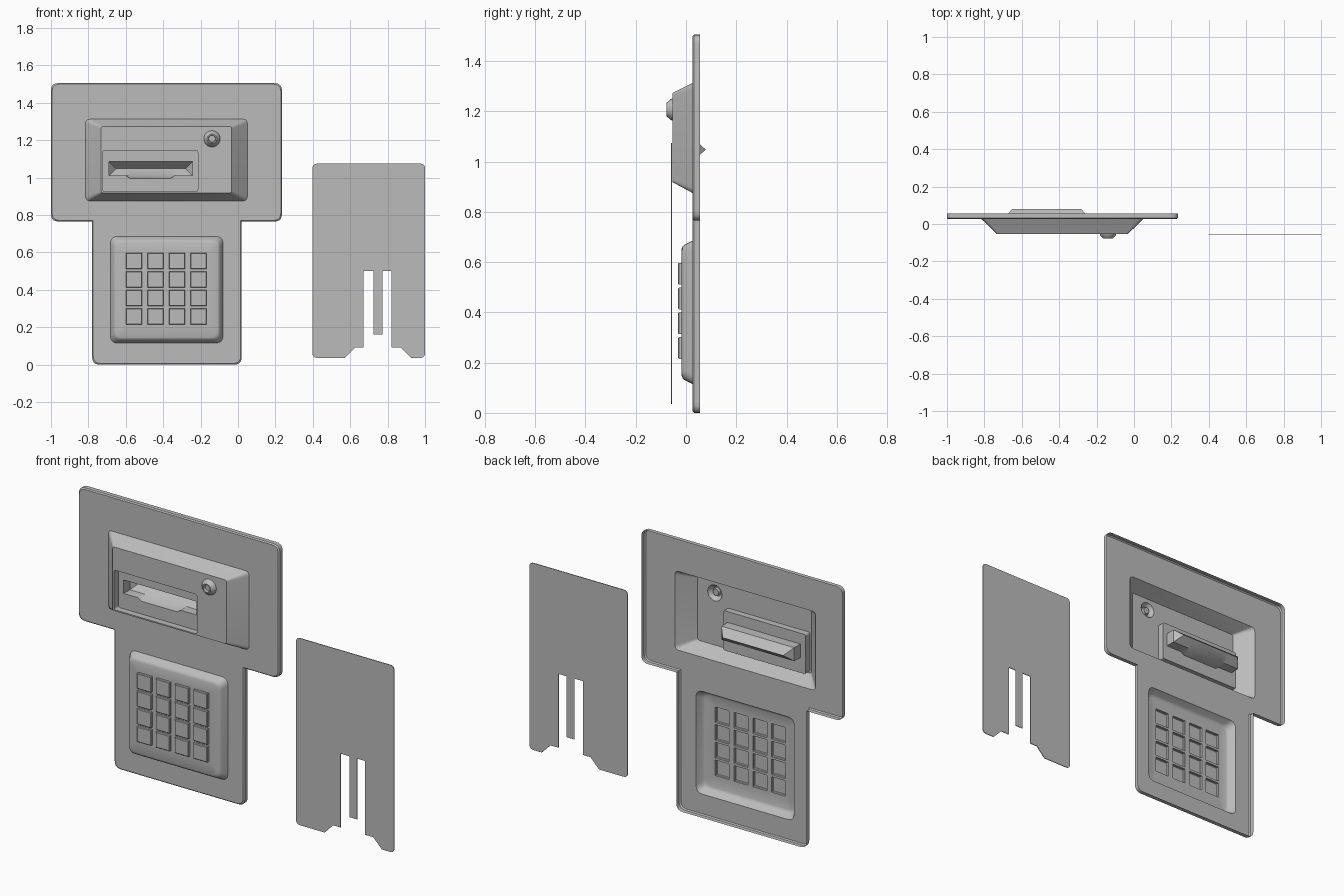
import bpy, bmesh, math
from mathutils import Vector

cube = bpy.data.objects.get("Cube")
if cube:
    bpy.data.objects.remove(cube)

grey = bpy.data.materials.new("plain grey")
grey.use_nodes = True
COLOUR = (0.5, 0.5, 0.5, 1)
grey.diffuse_color = COLOUR
grey.node_tree.nodes["Principled BSDF"].inputs["Base Color"].default_value = COLOUR


def rect(x0, x1, z0, z1):
    return [(x0, z0), (x1, z0), (x1, z1), (x0, z1)]


def outline(points, radius=0.0, inset=0.0, steps=5):
    """Counter-clockwise polygon, moved inward, with rounded corners."""
    pts = [Vector(p) for p in points]
    radii = radius if isinstance(radius, list) else [radius] * len(pts)
    result = []
    for i, p in enumerate(pts):
        a = (p - pts[i - 1]).normalized()
        b = (pts[(i + 1) % len(pts)] - p).normalized()
        n1, n2 = Vector((-a.y, a.x)), Vector((-b.y, b.x))
        p = p + (n1 + n2) * inset / (1 + n1.dot(n2))
        r = radii[i]
        if r == 0:
            result.append(p)
            continue
        for k in range(steps + 1):
            t = k / steps
            result.append((p - a * r) * (1 - t) ** 2 + p * 2 * t * (1 - t) + (p + b * r) * t * t)
    return result


def loop(bm, points, y):
    return [bm.verts.new((p[0], y, p[1])) for p in points]


def bridge(bm, *loops):
    for a, b in zip(loops, loops[1:]):
        for i in range(len(a)):
            bm.faces.new((a[i - 1], a[i], b[i], b[i - 1]))


def fill(bm, *loops):
    """Flat fill between an outer loop and any holes."""
    edges = []
    for vs in loops:
        for i in range(len(vs)):
            edges.append(bm.edges.get((vs[i - 1], vs[i])) or bm.edges.new((vs[i - 1], vs[i])))
    bmesh.ops.triangle_fill(bm, edges=edges, use_beauty=True, normal=(0, -1, 0))


def finish(bm, name, angle=30):
    bmesh.ops.remove_doubles(bm, verts=bm.verts, dist=0.0002)
    bmesh.ops.recalc_face_normals(bm, faces=bm.faces)
    if sum(f.normal.y * f.calc_area() for f in bm.faces) > 0.001:
        bmesh.ops.reverse_faces(bm, faces=bm.faces)
    mesh = bpy.data.meshes.new(name)
    bm.to_mesh(mesh)
    bm.free()
    mesh.materials.append(grey)
    ob = bpy.data.objects.new(name, mesh)
    bpy.context.collection.objects.link(ob)
    bpy.ops.object.select_all(action="DESELECT")
    ob.select_set(True)
    bpy.context.view_layer.objects.active = ob
    bpy.ops.object.shade_smooth_by_angle(angle=math.radians(angle))
    return ob


PLATE_Y = 0.026
reader_rect = rect(-0.815, 0.05, 0.875, 1.312)
pad_rect = rect(-0.682, -0.08, 0.115, 0.685)

# Backing plate: open-backed pan with two cutouts
plate_shape = [(-0.78, 0), (0.02, 0), (0.02, 0.765), (0.235, 0.765),
               (0.235, 1.505), (-1, 1.505), (-1, 0.765), (-0.78, 0.765)]
plate_radii = [0.04, 0.04, 0, 0.04, 0.04, 0.04, 0.04, 0]
bm = bmesh.new()
back = loop(bm, outline(plate_shape, plate_radii), 0.056)
side = loop(bm, outline(plate_shape, plate_radii), 0.032)
front = loop(bm, outline(plate_shape, plate_radii, 0.006), PLATE_Y)
bridge(bm, back, side, front)
fill(bm, front, loop(bm, outline(reader_rect, 0.025), PLATE_Y),
     loop(bm, outline(pad_rect, 0.04), PLATE_Y))
finish(bm, "backing_plate")

# Card reader housing: sloped shell with a sunken slot panel
FACE_Y, PANEL_Y = -0.054, -0.018
face_rect = rect(-0.732, -0.034, 0.918, 1.273)
panel_rect = rect(-0.723, -0.215, 0.925, 1.145)
lock_x, lock_z = -0.139, 1.207


def circle(r, n=20):
    return [(lock_x + r * math.cos(k * math.tau / n), lock_z + r * math.sin(k * math.tau / n))
            for k in range(n)]


bm = bmesh.new()
base = loop(bm, outline(reader_rect, 0.025), PLATE_Y)
face = loop(bm, outline(face_rect, 0.012), FACE_Y)
bridge(bm, base, face)
recess = loop(bm, outline(panel_rect, 0.012), FACE_Y)
floor = loop(bm, outline(panel_rect, 0.012), PANEL_Y)
bridge(bm, recess, floor)
fill(bm, face, recess, loop(bm, circle(0.044), FACE_Y))

# Card slot: straight throat with a wedge-shaped back and a lip below
x0, x1, z0, z1 = -0.69, -0.243, 1.01, 1.085
slot = [(x0, z0), (-0.60, z0), (-0.58, 0.996), (-0.36, 0.996), (-0.34, z0),
        (x1, z0), (x1, z1), (x0, z1)]
throat = [(x, max(z, z0)) for x, z in slot]
ridge = [(min(max(x, x0 + 0.038), x1 - 0.038), (z0 + z1) / 2) for x, z in slot]
mouth = loop(bm, slot, PANEL_Y)
fill(bm, floor, mouth)
bridge(bm, mouth, loop(bm, throat, 0.036), loop(bm, ridge, 0.079))
finish(bm, "card_reader_housing")

# Lock: conical collar with a sunken centre
bm = bmesh.new()
rings = [loop(bm, circle(r), y) for r, y in
         [(0.044, FACE_Y), (0.042, -0.06), (0.026, -0.078), (0.02, -0.078), (0.018, -0.062)]]
bridge(bm, *rings)
bm.faces.new(rings[-1])
finish(bm, "lock")

# Keypad housing: shell with an opening behind each key
PAD_Y, KEY_Y = -0.017, -0.031
keys = [rect(x, x + 0.086, z, z + 0.086)
        for x in (-0.6 + 0.1155 * i for i in range(4))
        for z in (0.215 + 0.0985 * j for j in range(4))]
bm = bmesh.new()
shell = [loop(bm, outline(pad_rect, 0.04, inset), y) for inset, y in
         [(0, PLATE_Y), (0.016, -0.006), (0.022, -0.013), (0.032, PAD_Y)]]
bridge(bm, *shell)
fill(bm, shell[-1], *[loop(bm, k, PAD_Y) for k in keys])
finish(bm, "keypad_housing", 40)

# Keys: small open-backed caps
bm = bmesh.new()
for k in keys:
    root = loop(bm, k, PAD_Y)
    rim = loop(bm, k, KEY_Y + 0.003)
    top = loop(bm, outline(k, 0, 0.003), KEY_Y)
    bridge(bm, root, rim, top)
    bm.faces.new(top)
finish(bm, "keypad_keys")

# Key card: thin sheet with two slots and a short centre finger
card = [(0.398, 0.036), (0.573, 0.036), (0.625, 0.09), (0.672, 0.09), (0.672, 0.5),
        (0.725, 0.5), (0.725, 0.162), (0.773, 0.162), (0.773, 0.5), (0.821, 0.5),
        (0.821, 0.09), (0.872, 0.09), (0.925, 0.036), (1.0, 0.036), (1.0, 1.074), (0.398, 1.074)]
card_radii = [0.025] + [0] * 12 + [0.025] * 3
bm = bmesh.new()
near = loop(bm, outline(card, card_radii), -0.059)
far = loop(bm, outline(card, card_radii), -0.055)
bridge(bm, near, far)
fill(bm, near)
fill(bm, far)
finish(bm, "key_card")
